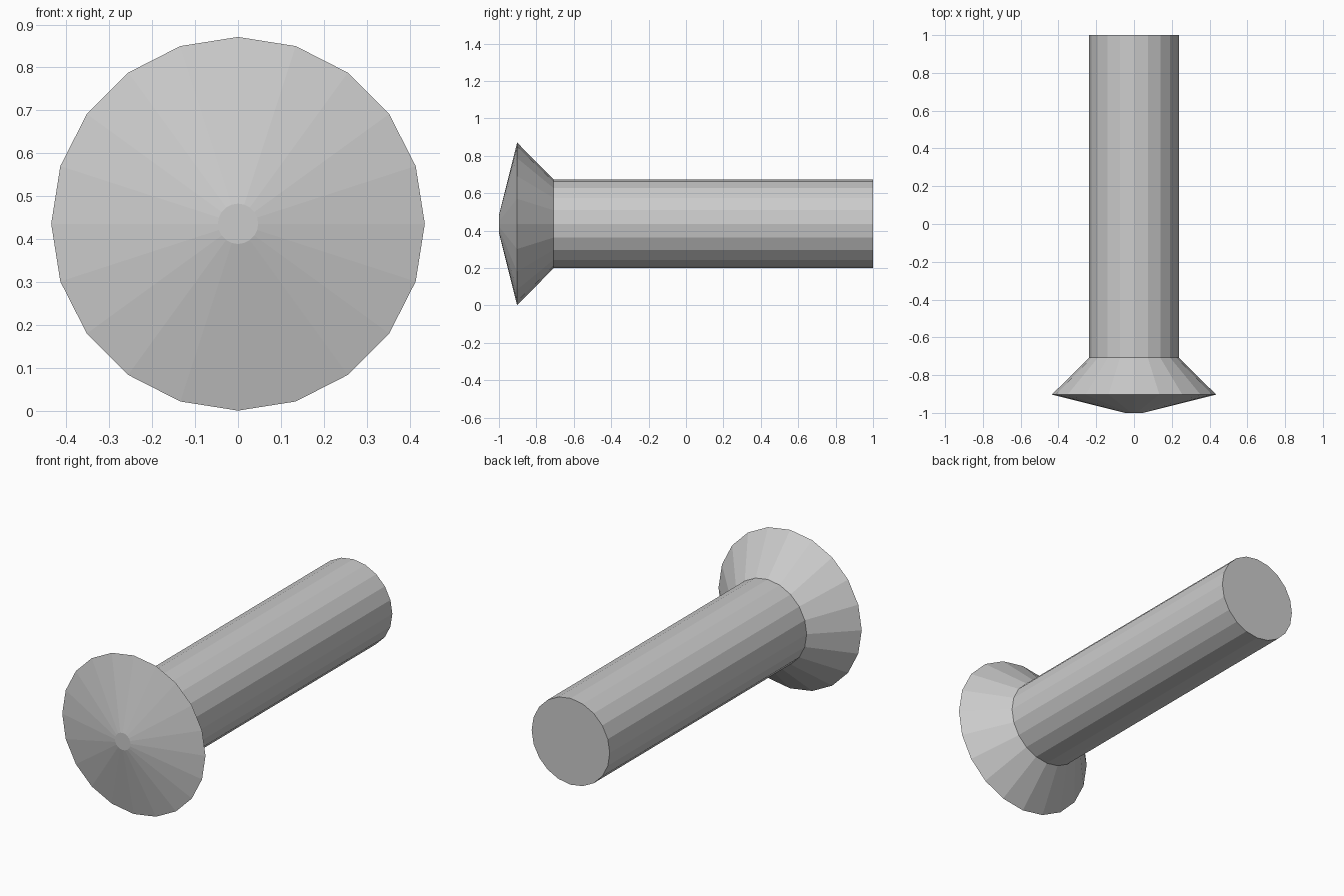
import bpy, bmesh
from math import sin, cos, pi

if "Cube" in bpy.data.objects:
    bpy.data.objects.remove(bpy.data.objects["Cube"])

SIDES = 20
CENTRE_Z = 0.436
# (y, radius): tip disc, head rim, countersunk shoulder, shank end
PROFILE = [(-1.0, 0.047), (-0.903, 0.435), (-0.708, 0.237), (1.0, 0.237)]

bm = bmesh.new()

# Revolve the profile around the lengthwise axis
rings = []
for y, r in PROFILE:
    rings.append([bm.verts.new((r * sin(2 * pi * i / SIDES), y,
                                CENTRE_Z + r * cos(2 * pi * i / SIDES)))
                  for i in range(SIDES)])
for a, b in zip(rings, rings[1:]):
    for i in range(SIDES):
        j = (i + 1) % SIDES
        bm.faces.new((a[i], a[j], b[j], b[i]))

# Flat end caps
bm.faces.new(rings[0])
bm.faces.new(rings[-1])
bmesh.ops.recalc_face_normals(bm, faces=bm.faces[:])

mesh = bpy.data.meshes.new("rivet")
bm.to_mesh(mesh)
bm.free()
bpy.context.collection.objects.link(bpy.data.objects.new("rivet", mesh))
